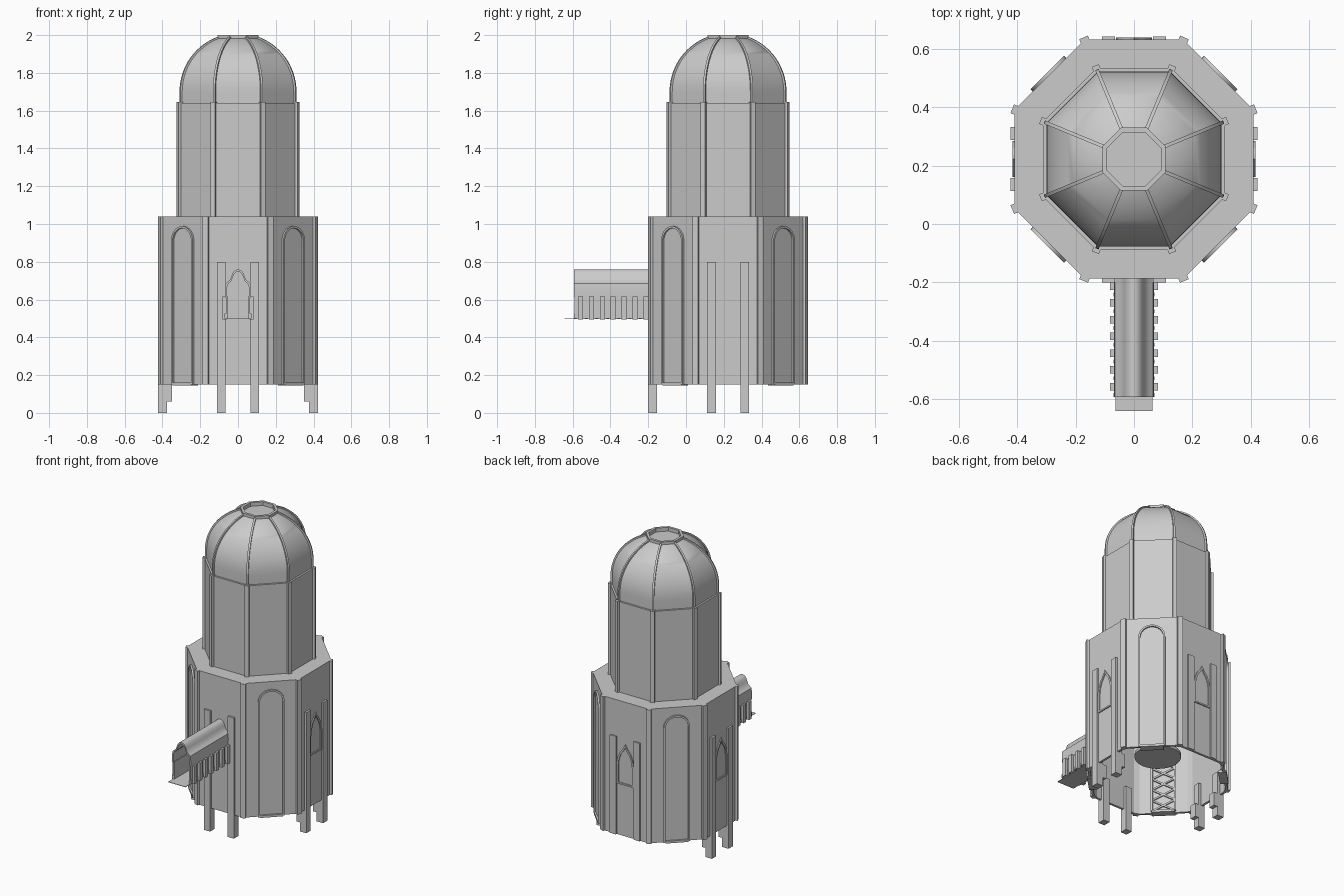
import bpy, bmesh, math
from mathutils import Matrix, Vector

if "Cube" in bpy.data.objects:
    bpy.data.objects.remove(bpy.data.objects["Cube"])

CY = 0.2225                      # tower axis in y
C8 = math.cos(math.pi / 8)


def frame(deg):
    """Tower frame: local x points outward, y along the wall."""
    return Matrix.Translation((0, CY, 0)) @ Matrix.Rotation(math.radians(deg), 4, 'Z')


def finish(name, bm, M=Matrix(), smooth=False):
    bmesh.ops.transform(bm, matrix=M, verts=bm.verts)
    bmesh.ops.recalc_face_normals(bm, faces=bm.faces)
    me = bpy.data.meshes.new(name)
    bm.to_mesh(me)
    bm.free()
    ob = bpy.data.objects.new(name, me)
    bpy.context.collection.objects.link(ob)
    if smooth:
        bpy.ops.object.select_all(action='DESELECT')
        ob.select_set(True)
        bpy.context.view_layer.objects.active = ob
        bpy.ops.object.shade_smooth_by_angle(angle=math.radians(32))
    return ob


def box(name, x, y, z, M=Matrix()):
    bm = bmesh.new()
    S = Matrix.Diagonal((x[1] - x[0], y[1] - y[0], z[1] - z[0], 1))
    T = Matrix.Translation((sum(x) / 2, sum(y) / 2, sum(z) / 2))
    bmesh.ops.create_cube(bm, size=1, matrix=T @ S)
    return finish(name, bm, M)


def band(name, outer, inner, fn, d0, d1, M=Matrix(), smooth=False):
    """Solid strip between two matching curves, extruded from d0 to d1."""
    bm = bmesh.new()
    rings = [[bm.verts.new(fn(*p, d)) for p, d in ((o, d0), (o, d1), (i, d1), (i, d0))]
             for o, i in zip(outer, inner)]
    for a, b in zip(rings, rings[1:]):
        for k in range(4):
            bm.faces.new((a[k], a[k - 1], b[k - 1], b[k]))
    bm.faces.new(rings[0])
    bm.faces.new(rings[-1])
    return finish(name, bm, M, smooth)


def octa_shell(name, profile, M=frame(0), smooth=False, cap=False):
    """Octagonal lathe; profile lists (apothem, z)."""
    bm = bmesh.new()
    rings = [[bm.verts.new((a / C8 * math.cos((k + .5) * math.pi / 4),
                            a / C8 * math.sin((k + .5) * math.pi / 4), z))
              for k in range(8)] for a, z in profile]
    for a, b in zip(rings, rings[1:]):
        for k in range(8):
            bm.faces.new((a[k - 1], a[k], b[k], b[k - 1]))
    if cap:
        bm.faces.new(rings[-1])
    return finish(name, bm, M, smooth)


def on_wall(t, z, r):
    return (r, t, z)


def on_rib(r, z, t):
    return (r, t, z)


def along_y(x, z, y):
    return (x, y, z)


# tower drums: hollow below, ledge between them
octa_shell("lower_drum", [(.395, 1.02), (.395, .15), (.41, .15), (.41, 1.04), (.30, 1.04)])
octa_shell("upper_drum", [(.312, 1.04), (.312, 1.64), (.298, 1.64)])
bm = bmesh.new()
bmesh.ops.create_cone(bm, cap_ends=True, segments=32, radius1=.14, radius2=.14, depth=.02)
finish("inner_floor", bm, Matrix.Translation((0, CY, .32)))

# dome with a sunken crown
arc = [(.30, 1.64)]
for i in range(15):
    a = i / 14 * math.radians(71)
    arc.append((.30 * math.cos(a), 1.70 + .302 * math.sin(a)))
octa_shell("dome", arc + [(.094, 1.975)], smooth=True, cap=True)
octa_shell("crown_ring", [(.108, 1.97), (.108, 2.0), (.092, 2.0), (.092, 1.97)])

# corner posts and dome ribs
for k in range(8):
    M = frame(22.5 + 45 * k)
    box("lower_corner_post", (.42, .452), (-.016, .016), (.15, 1.04), M)
    box("upper_corner_post", (.32, .347), (-.013, .013), (1.04, 1.645), M)
    mid = [(a / C8, z) for a, z in arc]
    axis = Vector((0, 1.70))
    off = []
    for r, z in mid:
        n = Vector((r, max(z - 1.70, 0))).normalized() * .008
        off.append((r + n.x, min(z + n.y, 2.0)))
    inn = [(r * .97, z - .006) for r, z in mid]
    band("dome_rib", off, inn, on_rib, -.006, .006, M, True)

# tall arched frames and inner lattices on the diagonal walls
def round_arch(w, z0, zs):
    return [(-w, z0)] + [(-w * math.cos(i * math.pi / 16), zs + w * math.sin(i * math.pi / 16))
                         for i in range(17)] + [(w, z0)]

for deg in (45, 135, 225, 315):
    M = frame(deg)
    band("arch_frame", round_arch(.081, .15, .908), round_arch(.070, .15, .908),
         on_wall, .405, .421, M, True)
    box("arch_sill", (.37, .421), (-.07, .07), (.145, .16), M)
    for s in (-1, 1):
        box("lattice_post", (.383, .396), (s * .07 - .006, s * .07 + .006), (.16, .9), M)
        for i in range(10):
            z0 = .16 + i * .074
            band("lattice_bar", [(-s * .07, z0 + .008), (s * .07, z0 + .082)],
                 [(-s * .07, z0 - .004), (s * .07, z0 + .07)], on_wall, .386, .396, M)


# pilasters on the four main walls; the back ones stop at the wall base
def pointed_arch(w, z0, zs, h):
    half = [(w, z0), (w, zs), (w * .9, zs + h * .3), (w * .62, zs + h * .6),
            (w * .25, zs + h * .8), (0, zs + h)]
    return [(-x, z) for x, z in half] + half[-2::-1]

for deg in (0, 90, 180, 270):
    M = frame(deg)
    back, front = deg == 90, deg == 270
    for s in (-1, 1):
        t = (s * .0875 - .0225, s * .0875 + .0225)
        if back:
            box("back_pilaster", (.40, .42), t, (.15, .8), M)
        else:
            box("pilaster_leg", (.375, .423), t, (0, .3), M)
            box("pilaster", (.40, .423), t, (.3, .8), M)
            if not front:
                box("leg_bracket", (.35, .375), t, (.06, .15), M)
    if not front:
        band("portal_arch", pointed_arch(.062, .5, .62, .14), pointed_arch(.05, .5, .62, .12),
             on_wall, .405, .417, M)
        box("portal_sill", (.405, .417), (-.062, .062), (.49, .5), M)

# covered bridge: ogee roof, side walls, posts and floor
half = [(.068, .61), (.069, .65), (.066, .685), (.054, .695), (.042, .705),
        (.034, .725), (.026, .745), (.014, .756), (0, .76)]
roof = [(-x, z) for x, z in half] + half[-2::-1]
under = [(x * .85, .61 + (z - .61) * .92) for x, z in roof]
band("bridge_roof", roof, under, along_y, -.593, -.185, smooth=True)
box("bridge_floor", (-.063, .063), (-.642, -.185), (.497, .5))
for s in (-1, 1):
    box("bridge_wall", sorted((s * .054, s * .064)), (-.59, -.185), (.5, .615))
    for i in range(7):
        y = -.213 - i * .0575
        box("bridge_post", sorted((s * .06, s * .082)), (y - .013, y + .013), (.495, .615))
        box("bridge_stud", sorted((s * .06, s * .071)), (y - .035, y - .022), (.5, .525))
